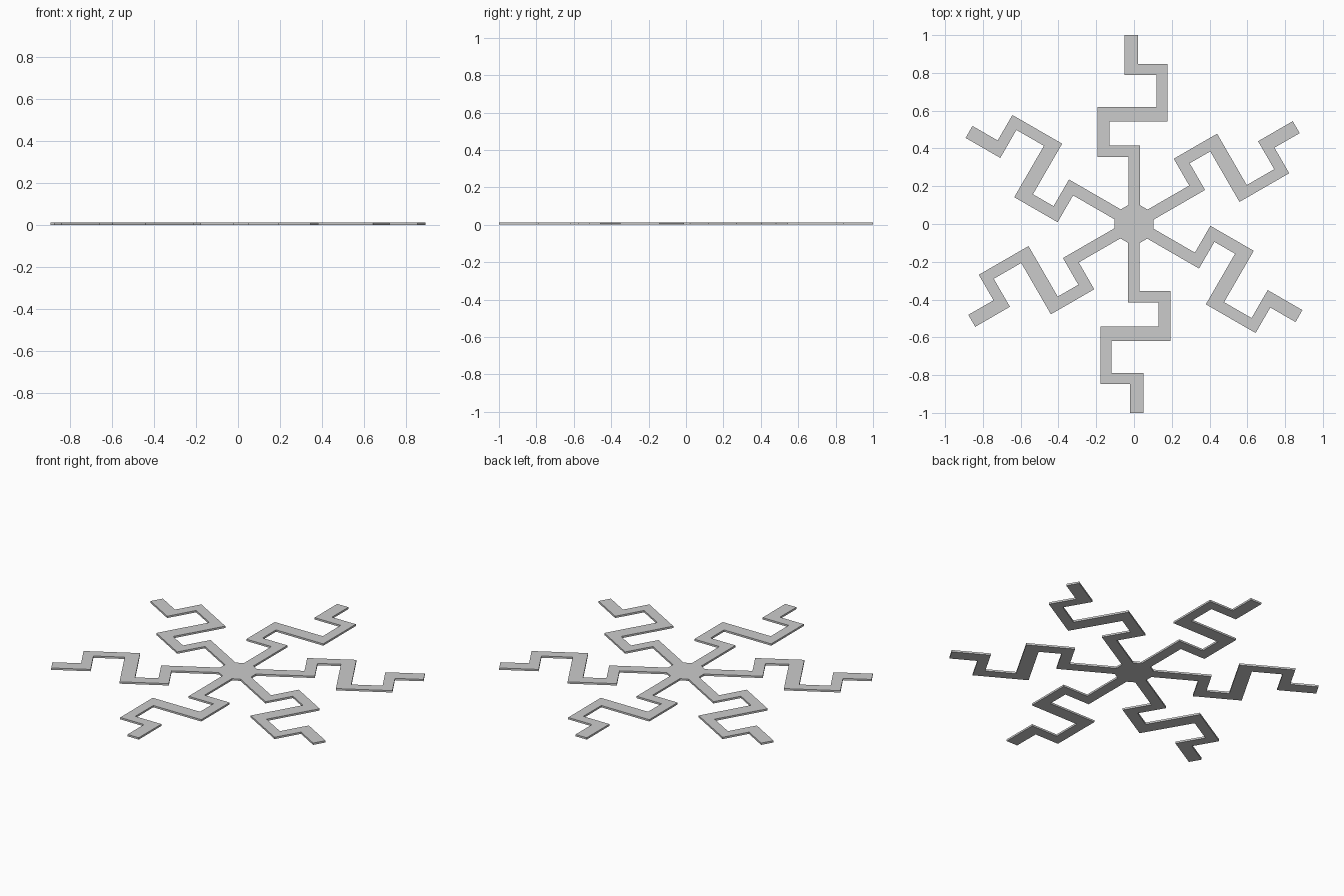
import bpy, bmesh
from math import radians
from mathutils import Matrix, Vector

if "Cube" in bpy.data.objects:
    bpy.data.objects.remove(bpy.data.objects["Cube"])

THICKNESS = 0.011
ARMS = 6
HUB = 0.102  # distance from centre to a flat side of the hexagonal hub


def hub_y(x):
    # height where an arm edge meets the slanted hub side
    return (HUB - abs(x) * 0.5) / 0.866


# Outline of one meandering arm pointing along +y, walked counter-clockwise
arm = [
    (0.032, hub_y(0.032)), (0.032, 0.416), (-0.131, 0.416), (-0.131, 0.542),
    (0.178, 0.542), (0.178, 0.846), (0.022, 0.846), (0.022, 1.0),
    (-0.051, 1.0), (-0.051, 0.788), (0.12, 0.788), (0.12, 0.62),
    (-0.194, 0.62), (-0.194, 0.355), (-0.03, 0.355), (-0.03, hub_y(0.03)),
]

# Repeat the arm around the hub to form one closed outline
bm = bmesh.new()
outline = []
for i in range(ARMS):
    turn = Matrix.Rotation(radians(i * 360 / ARMS), 3, 'Z')
    outline += [bm.verts.new(turn @ Vector((x, y, 0))) for x, y in arm]
face = bm.faces.new(outline)

# Give the flat plate its thickness
ext = bmesh.ops.extrude_face_region(bm, geom=[face], use_keep_orig=True)
top = [g for g in ext["geom"] if isinstance(g, bmesh.types.BMVert)]
bmesh.ops.translate(bm, verts=top, vec=(0, 0, THICKNESS))
bmesh.ops.triangulate(bm, faces=[f for f in bm.faces if len(f.verts) > 4])
bmesh.ops.recalc_face_normals(bm, faces=bm.faces)

mesh = bpy.data.meshes.new("snowflake_plate")
bm.to_mesh(mesh)
bm.free()
plate = bpy.data.objects.new("snowflake_plate", mesh)
bpy.context.collection.objects.link(plate)
